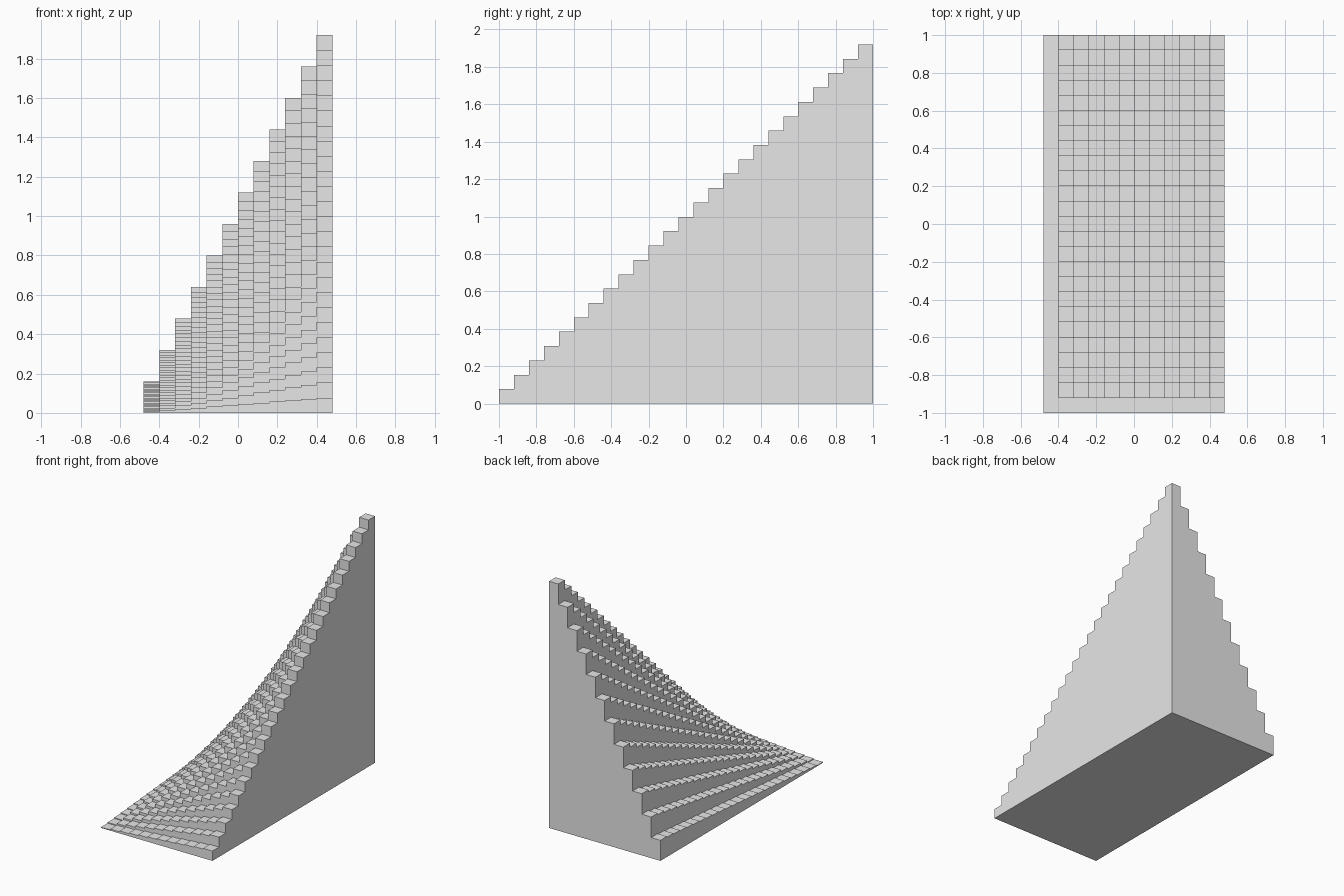
import bpy
import bmesh

cube = bpy.data.objects.get("Cube")
if cube:
    bpy.data.objects.remove(cube, do_unlink=True)

COLS, ROWS = 12, 25        # cells across x and y
CELL = 0.08                # cell width
STEP = 0.16 / ROWS         # height of one unit of column * row


def height(i, j):
    """Column height is the product of its position numbers."""
    if 0 <= i < COLS and 0 <= j < ROWS:
        return STEP * (i + 1) * (j + 1)
    return 0.0


def px(i):
    return (i - COLS / 2) * CELL


def py(j):
    return (j - ROWS / 2) * CELL


bm = bmesh.new()


def quad(*points):
    bm.faces.new([bm.verts.new(p) for p in points])


# Flat top of every column
for i in range(COLS):
    for j in range(ROWS):
        z = height(i, j)
        quad((px(i), py(j), z), (px(i + 1), py(j), z),
             (px(i + 1), py(j + 1), z), (px(i), py(j + 1), z))

# Risers facing left and right, including the outer side walls
for i in range(COLS + 1):
    for j in range(ROWS):
        a, b = height(i - 1, j), height(i, j)
        x = px(i)
        quad((x, py(j), b), (x, py(j + 1), b), (x, py(j + 1), a), (x, py(j), a))

# Risers facing front and back, including the outer end walls
for j in range(ROWS + 1):
    for i in range(COLS):
        a, b = height(i, j - 1), height(i, j)
        y = py(j)
        quad((px(i), y, a), (px(i + 1), y, a), (px(i + 1), y, b), (px(i), y, b))

# Underside
quad((px(0), py(0), 0), (px(0), py(ROWS), 0),
     (px(COLS), py(ROWS), 0), (px(COLS), py(0), 0))

bmesh.ops.remove_doubles(bm, verts=bm.verts, dist=0.0001)
mesh = bpy.data.meshes.new("stepped_block")
bm.to_mesh(mesh)
bm.free()

# Single plain grey
grey = bpy.data.materials.new("light_grey")
grey.use_nodes = True
colour = (0.8, 0.8, 0.8, 1.0)
grey.diffuse_color = colour
grey.node_tree.nodes["Principled BSDF"].inputs["Base Color"].default_value = colour
mesh.materials.append(grey)

block = bpy.data.objects.new("stepped_block", mesh)
bpy.context.collection.objects.link(block)
